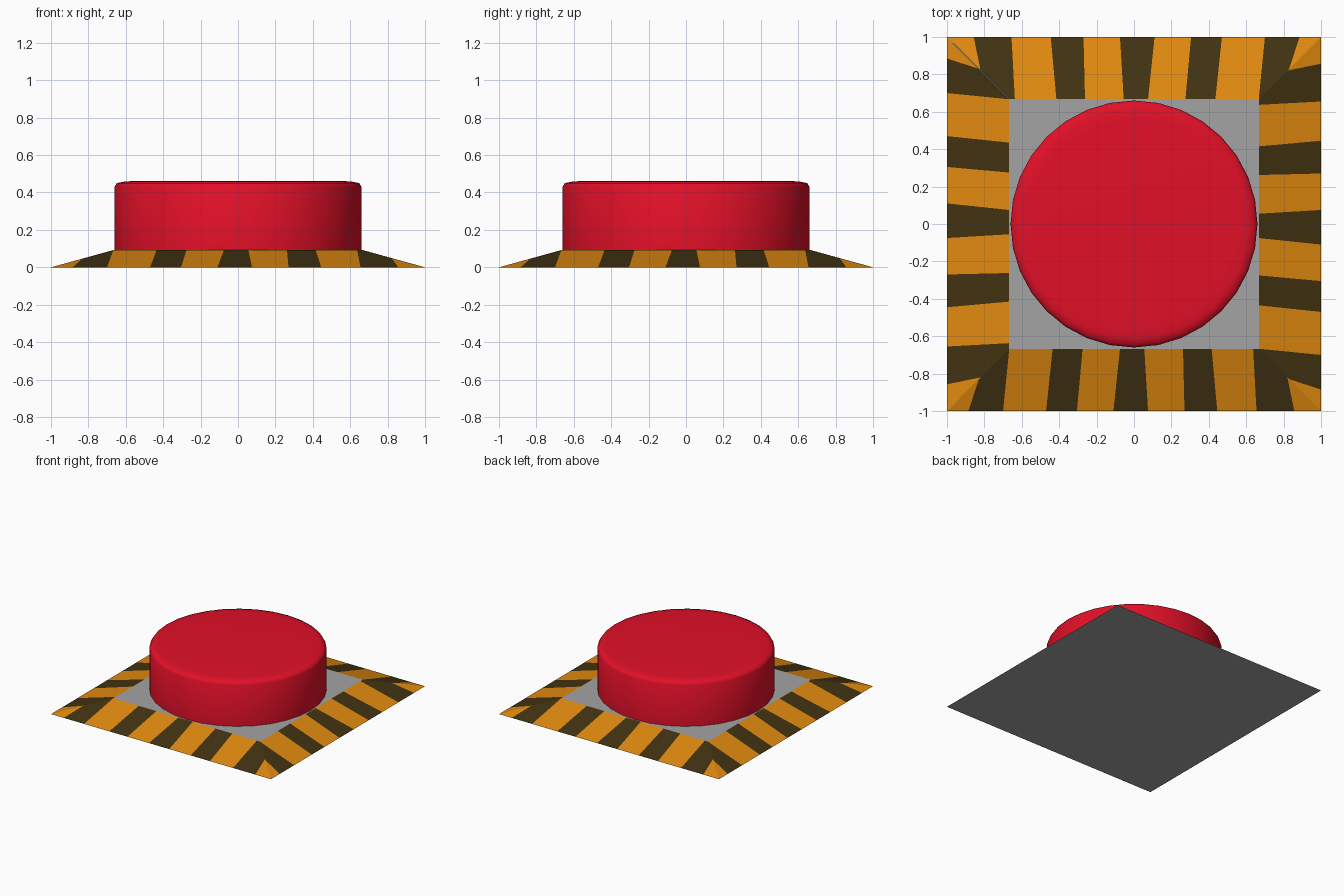
import bpy, bmesh, math
from mathutils import Matrix

if "Cube" in bpy.data.objects:
    bpy.data.objects.remove(bpy.data.objects["Cube"])

def material(name, r, g, b):
    m = bpy.data.materials.new(name)
    m.diffuse_color = (r, g, b, 1)
    m.use_nodes = True
    m.node_tree.nodes["Principled BSDF"].inputs["Base Color"].default_value = m.diffuse_color
    return m

ORANGE = material("hazard orange", 0.75, 0.25, 0.005)
DARK = material("hazard dark", 0.053, 0.032, 0.0056)
GREY = material("plate grey", 0.37, 0.37, 0.37)
RED = material("button red", 0.76, 0.005, 0.021)

def finish(bm, name, mats):
    bmesh.ops.remove_doubles(bm, verts=bm.verts, dist=0.0005)
    bmesh.ops.recalc_face_normals(bm, faces=bm.faces)
    me = bpy.data.meshes.new(name)
    bm.to_mesh(me)
    bm.free()
    for m in mats:
        me.materials.append(m)
    ob = bpy.data.objects.new(name, me)
    bpy.context.collection.objects.link(ob)
    return ob

# Base: low frustum whose four slopes are cut into hazard stripes
IN, H = 0.667, 0.092

def on_slope(x, t):
    """Point on the front slope, t = 0 at the outer edge, 1 at the inner edge."""
    return (x, -1 + (1 - IN) * t, H * t)

def on_corner(x):
    return on_slope(x, (1 - abs(x)) / (1 - IN))

# stripe borders as (outer x, inner x), first and last meet the inner corners
borders = [(-0.70, -IN), (-0.47, -0.435), (-0.305, -0.275), (-0.11, -0.075),
           (0.075, 0.055), (0.27, 0.262), (0.445, 0.415), (0.655, 0.637)]
bm = bmesh.new()
for k in range(4):
    rot = Matrix.Rotation(k * math.pi / 2, 4, 'Z')

    def face(pts, mat):
        f = bm.faces.new([bm.verts.new(rot @ bm_vec) for bm_vec in map(Vec, pts)])
        f.material_index = mat

    from mathutils import Vector as Vec
    for i, (a, b) in enumerate(zip(borders, borders[1:])):
        face([on_slope(a[0], 0), on_slope(b[0], 0),
              on_slope(b[1], 1), on_slope(a[1], 1)], i % 2)
    # corner stripes and the orange tips beyond them
    face([on_slope(-0.885, 0), on_slope(-0.70, 0), on_slope(-IN, 1), on_corner(-0.83)], 1)
    face([on_slope(-1, 0), on_slope(-0.885, 0), on_corner(-0.83)], 0)
    face([on_slope(0.655, 0), on_slope(0.857, 0), on_corner(0.82),
          on_slope(IN, 1), on_slope(0.637, 1)], 1)
    face([on_slope(0.857, 0), on_slope(1, 0), on_corner(0.82)], 0)

# grey top plate and underside
for s, z in ((IN, H), (1, 0)):
    f = bm.faces.new([bm.verts.new((x * s, y * s, z))
                      for x, y in ((-1, -1), (1, -1), (1, 1), (-1, 1))])
    f.material_index = 2
    if z == 0:
        f.normal_flip()
# keep the outward directions set above
bm.normal_update()
me = bpy.data.meshes.new("striped_base")
bm.to_mesh(me)
bm.free()
for m in (ORANGE, DARK, GREY):
    me.materials.append(m)
base = bpy.data.objects.new("striped_base", me)
bpy.context.collection.objects.link(base)

# Button: lathed disc with a softly rounded rim
N = 32
profile = [(0.66, H), (0.66, 0.43), (0.648, 0.45), (0.61, 0.458), (0.55, 0.462)]
bm = bmesh.new()
rings = [[bm.verts.new((r * math.cos(2 * math.pi * i / N),
                        r * math.sin(2 * math.pi * i / N), z)) for i in range(N)]
         for r, z in profile]
for lo, hi in zip(rings, rings[1:]):
    for i in range(N):
        j = (i + 1) % N
        bm.faces.new((lo[i], lo[j], hi[j], hi[i]))
bm.faces.new(rings[-1])
bm.faces.new(rings[0][::-1])
button = finish(bm, "push_button", [RED])
bpy.context.view_layer.objects.active = button
button.select_set(True)
bpy.ops.object.shade_smooth_by_angle(angle=math.radians(50))
